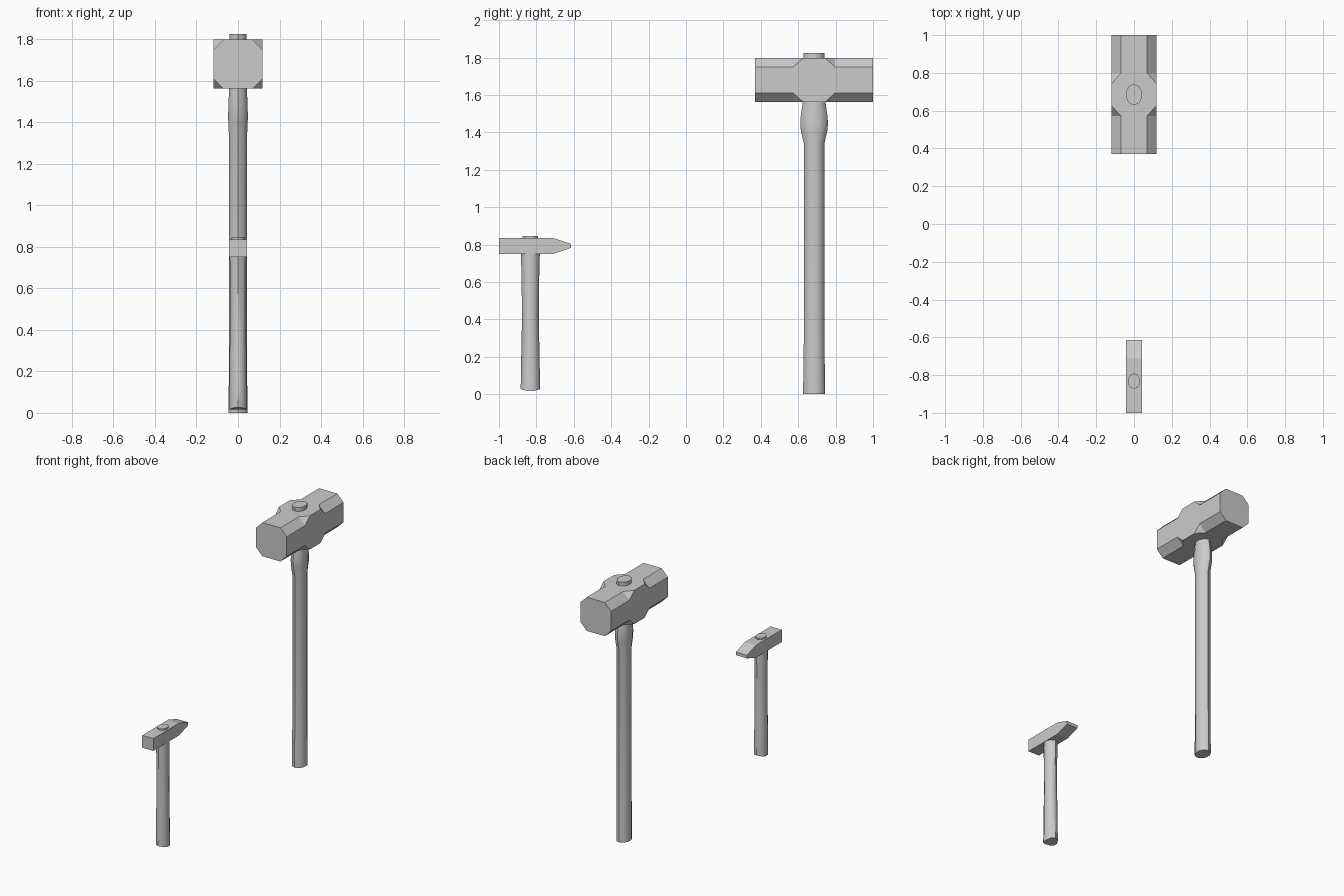
import bpy
import math

cube = bpy.data.objects.get("Cube")
if cube:
    bpy.data.objects.remove(cube, do_unlink=True)

# One plain grey for everything
GREY = (0.6, 0.6, 0.6, 1)
grey = bpy.data.materials.new("plain grey")
grey.use_nodes = True
grey.diffuse_color = GREY
grey.node_tree.nodes["Principled BSDF"].inputs["Base Color"].default_value = GREY

SIDES = 10


def loft(name, rings, smooth=False):
    """Skin a list of equally sized point rings and cap both ends."""
    n = len(rings[0])
    verts = [p for ring in rings for p in ring]
    faces = [tuple(range(n)), tuple(range(len(verts) - n, len(verts)))]
    for r in range(len(rings) - 1):
        for i in range(n):
            j = (i + 1) % n
            faces.append((r * n + i, r * n + j, (r + 1) * n + j, (r + 1) * n + i))
    mesh = bpy.data.meshes.new(name)
    mesh.from_pydata(verts, [], faces)
    obj = bpy.data.objects.new(name, mesh)
    bpy.context.collection.objects.link(obj)
    mesh.materials.append(grey)
    bpy.ops.object.select_all(action='DESELECT')
    obj.select_set(True)
    bpy.context.view_layer.objects.active = obj
    # Merge coincident corners and make normals consistent
    bpy.ops.object.mode_set(mode='EDIT')
    bpy.ops.mesh.select_all(action='SELECT')
    bpy.ops.mesh.remove_doubles(threshold=0.0005)
    bpy.ops.mesh.normals_make_consistent(inside=False)
    bpy.ops.object.mode_set(mode='OBJECT')
    if smooth:
        bpy.ops.object.shade_smooth_by_angle(angle=math.radians(40))
    return obj


def oval(y, z, rx, ry, lift=0):
    """Horizontal oval ring; lift raises its front and back tips."""
    ring = []
    for i in range(SIDES):
        a = 2 * math.pi * i / SIDES
        ring.append((rx * math.sin(a) / math.cos(math.pi / SIDES), y + ry * math.cos(a),
                     z + lift * abs(math.cos(a))))
    return ring


def block(y, z, half_x, half_z, cut=0):
    """Upright rectangular ring with its corners cut by the given amount."""
    ring = []
    for sx, sz in ((1, 1), (-1, 1), (-1, -1), (1, -1)):
        pair = [(sx * half_x, y, z + sz * (half_z - cut)),
                (sx * (half_x - cut), y, z + sz * half_z)]
        ring += pair if sx * sz > 0 else pair[::-1]
    return ring


# Sledgehammer: octagonal ends running into a square middle
SY, SZ = 0.685, 1.68
loft("sledge_head", [block(SY + d, SZ, 0.119, 0.118, c) for d, c in
                     ((-0.315, 0.049), (-0.112, 0.049), (-0.058, 0),
                      (0.058, 0), (0.112, 0.049), (0.315, 0.049))])
loft("sledge_handle", [oval(SY, z, rx, ry) for z, rx, ry in
                       ((0, 0.045, 0.059), (0.3, 0.044, 0.055), (1.34, 0.044, 0.055),
                        (1.41, 0.047, 0.071), (1.45, 0.047, 0.074),
                        (1.49, 0.046, 0.071), (1.58, 0.042, 0.058))], True)
loft("sledge_handle_end", [oval(SY, z, 0.042, 0.056) for z in (1.78, 1.825)], True)

# Small hammer: square face at the front, wedge at the back
HY, HZ = -0.832, 0.793
loft("small_head", [block(y, z, 0.043, h) for y, z, h in
                    ((-1, HZ, 0.043), (-0.712, HZ, 0.043), (-0.615, HZ, 0.011))])
loft("small_handle", [oval(HY, z, rx, ry, lift) for z, rx, ry, lift in
                      ((0.012, 0.042, 0.052, 0.015), (0.2, 0.041, 0.049, 0),
                       (0.4, 0.039, 0.045, 0), (0.62, 0.039, 0.047, 0),
                       (0.77, 0.04, 0.051, 0))], True)
loft("small_handle_end", [oval(HY, z, 0.032, 0.041) for z in (0.82, 0.847)], True)
